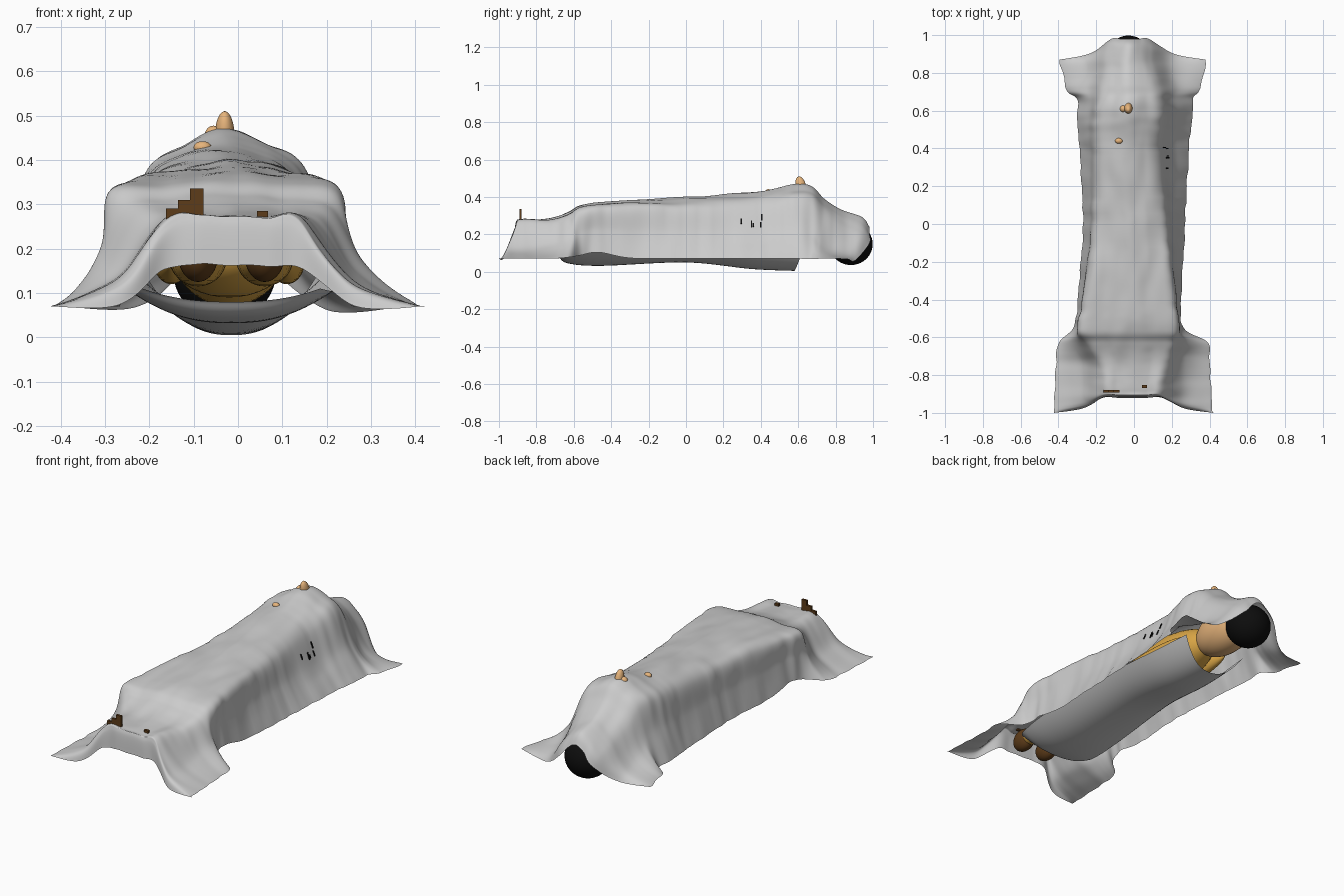
import bpy, math
from mathutils import Vector, noise

cube = bpy.data.objects.get("Cube")
if cube:
    bpy.data.objects.remove(cube)


def material(name, r, g, b):
    m = bpy.data.materials.new(name)
    m.use_nodes = True
    m.diffuse_color = (r, g, b, 1)
    m.node_tree.nodes["Principled BSDF"].inputs["Base Color"].default_value = (r, g, b, 1)
    return m


GREY = material("sheet grey", .6, .6, .6)
BLACK = material("hair black", .004, .004, .004)
SKIN = material("skin tan", .8, .46, .2)
GOLD = material("clothes gold", .7, .38, .06)
BROWN = material("shoe brown", .11, .045, .01)


def smooth(ob, angle=50):
    bpy.ops.object.select_all(action="DESELECT")
    ob.select_set(True)
    bpy.context.view_layer.objects.active = ob
    bpy.ops.object.shade_smooth_by_angle(angle=math.radians(angle))


def spline(pts, t):
    """Catmull-Rom value through equal-length tuples, t from zero to one."""
    n = len(pts) - 1
    i = min(int(t * n), n - 1)
    f = t * n - i
    a, b, c, d = (pts[max(0, min(n, i + k))] for k in (-1, 0, 1, 2))
    return [q + f / 2 * (r - p + f * (2 * p - 5 * q + 4 * r - s + f * (3 * (q - r) + s - p)))
            for p, q, r, s in zip(a, b, c, d)]


def grid_object(name, rows, mat):
    w = len(rows[0])
    verts = [p for row in rows for p in row]
    faces = [(j * w + i, j * w + i + 1, j * w + w + i + 1, j * w + w + i)
             for j in range(len(rows) - 1) for i in range(w - 1)]
    me = bpy.data.meshes.new(name)
    me.from_pydata(verts, [], faces)
    ob = bpy.data.objects.new(name, me)
    bpy.context.collection.objects.link(ob)
    me.materials.append(mat)
    smooth(ob)
    return ob


def ball(name, loc, size, mat, rot=0):
    bpy.ops.mesh.primitive_uv_sphere_add(segments=32, ring_count=20, location=loc,
                                         rotation=(rot, 0, 0))
    ob = bpy.context.object
    ob.name = name
    ob.scale = size
    ob.data.materials.append(mat)
    smooth(ob)
    return ob


def box(name, loc, size, mat):
    bpy.ops.mesh.primitive_cube_add(size=1, location=loc)
    ob = bpy.context.object
    ob.name = name
    ob.scale = size
    ob.data.materials.append(mat)
    return ob


# Covering sheet: centre y, hem y, hem left/right, knee left/right, knee z, ridge z
STATIONS = [
    (-.92, -1, .42, .42, .16, .15, .155, .165),
    (-.91, -.98, .42, .41, .15, .14, .25, .265),
    (-.88, -.92, .42, .41, .16, .14, .27, .275),
    (-.74, -.74, .41, .4, .18, .17, .265, .28),
    (-.63, -.63, .4, .39, .25, .21, .29, .32),
    (-.56, -.55, .32, .26, .29, .23, .33, .355),
    (-.4, -.4, .3, .25, .26, .21, .345, .375),
    (0, 0, .27, .27, .21, .165, .345, .4),
    (.38, .38, .29, .29, .2, .13, .36, .43),
    (.57, .57, .3, .31, .2, .15, .38, .465),
    (.67, .66, .3, .31, .18, .14, .37, .455),
    (.74, .7, .35, .34, .17, .13, .3, .39),
    (.83, .76, .37, .36, .15, .1, .25, .335),
    (.94, .84, .39, .38, .14, .09, .2, .295),
    (.98, .87, .39, .38, .12, .08, .15, .24),
]


def sheet_row(s):
    yc, yh, hl, hr, kl, kr, zk, zr = s
    hem_z = .07 + .035 * math.exp(-((yc + .48) / .12) ** 2)
    cx = (kr - kl) / 2

    def side(sign, k, h):
        drop = .25 * max(0, h - k - .1)
        mid_x = k + (h - k) * .42
        return [(sign * h, yh, hem_z),
                (sign * mid_x, yc + (yh - yc) * .7, (zk + hem_z) / 2 - drop),
                (sign * k, yc, zk),
                (cx + (sign * k - cx) * .5, yc, zr - .3 * (zr - zk))]

    pts = side(-1, kl, hl) + [(cx, yc, zr)] + side(1, kr, hr)[::-1]
    row = []
    for i in range(97):
        p = Vector(spline(pts, i / 96))
        fold = noise.noise(Vector((p.x * 14, p.y * 6, p.z * 4)))
        p.z += .008 * fold * min(1, (p.z - .06) * 10)
        p.x += .008 * noise.noise(Vector((p.y * 18, p.z * 3, p.x)))
        row.append(p)
    return row


sheet = grid_object("covering_sheet",
                    [sheet_row(spline(STATIONS, j / 196)) for j in range(197)], GREY)

# Sagging sheet underneath: y, lowest z, half width, side rise
SLING = [(-.68, .08, .2, .03), (-.63, .045, .23, .06), (-.45, .032, .24, .09),
         (0, .05, .22, .1), (.35, .015, .21, .12), (.58, .005, .19, .13)]
rows = []
for j in range(51):
    y, z, w, rise = spline(SLING, j / 50)
    rows.append([(-.015 + w * u / 16, y + .05 * (u / 16) ** 2 * j / 50,
                  z + rise * abs(u / 16) ** 2.4) for u in range(-16, 17)])
grid_object("under_sheet", rows, GREY)

# Person beneath the sheet
ball("torso", (-.02, .26, .2), (.13, .34, .13), GOLD)
ball("hips", (-.02, -.08, .19), (.14, .2, .1), GOLD)
for side, label in ((-1, "right"), (1, "left")):
    x = side * .075 - .015
    ball(label + "_leg", (x, -.45, .18), (.065, .4, .065), GOLD)
    ball(label + "_shoe", (x, -.81, .185), (.045, .07, .06), BROWN)
    ball(label + "_arm", (side * .13 - .02, .25, .17), (.04, .3, .05), GOLD)
ball("face", (-.03, .7, .2), (.11, .2, .12), SKIN)
ball("hair", (-.03, .882, .148), (.116, .116, .112), BLACK)

# Parts poking through the sheet
ball("nose", (-.03, .615, .455), (.022, .028, .056), SKIN, .25)
ball("nose_side", (-.055, .61, .455), (.02, .02, .022), SKIN)
ball("chin_patch", (-.08, .44, .428), (.02, .015, .014), SKIN)
for i, top in enumerate((.29, .31, .335)):
    box("shoe_tip_%d" % i, (-.147 + i * .027, -.885, top - .045), (.03, .012, .09), BROWN)
box("left_shoe_tip", (.055, -.86, .275), (.025, .015, .02), BROWN)

# Dark slits on the left side, set on the cloth
bpy.context.view_layer.update()
for y, z, height in ((.295, .27, .03), (.35, .255, .04), (.36, .25, .02),
                     (.405, .29, .035), (.4, .25, .03)):
    hit, spot, normal, face = sheet.ray_cast(Vector((1, y, z)), Vector((-1, 0, 0)))
    if hit:
        slit = box("side_slit", spot, (.008, .007, height), BLACK)
        slit.rotation_euler.y = -math.asin(max(-1, min(1, abs(normal.z))))
